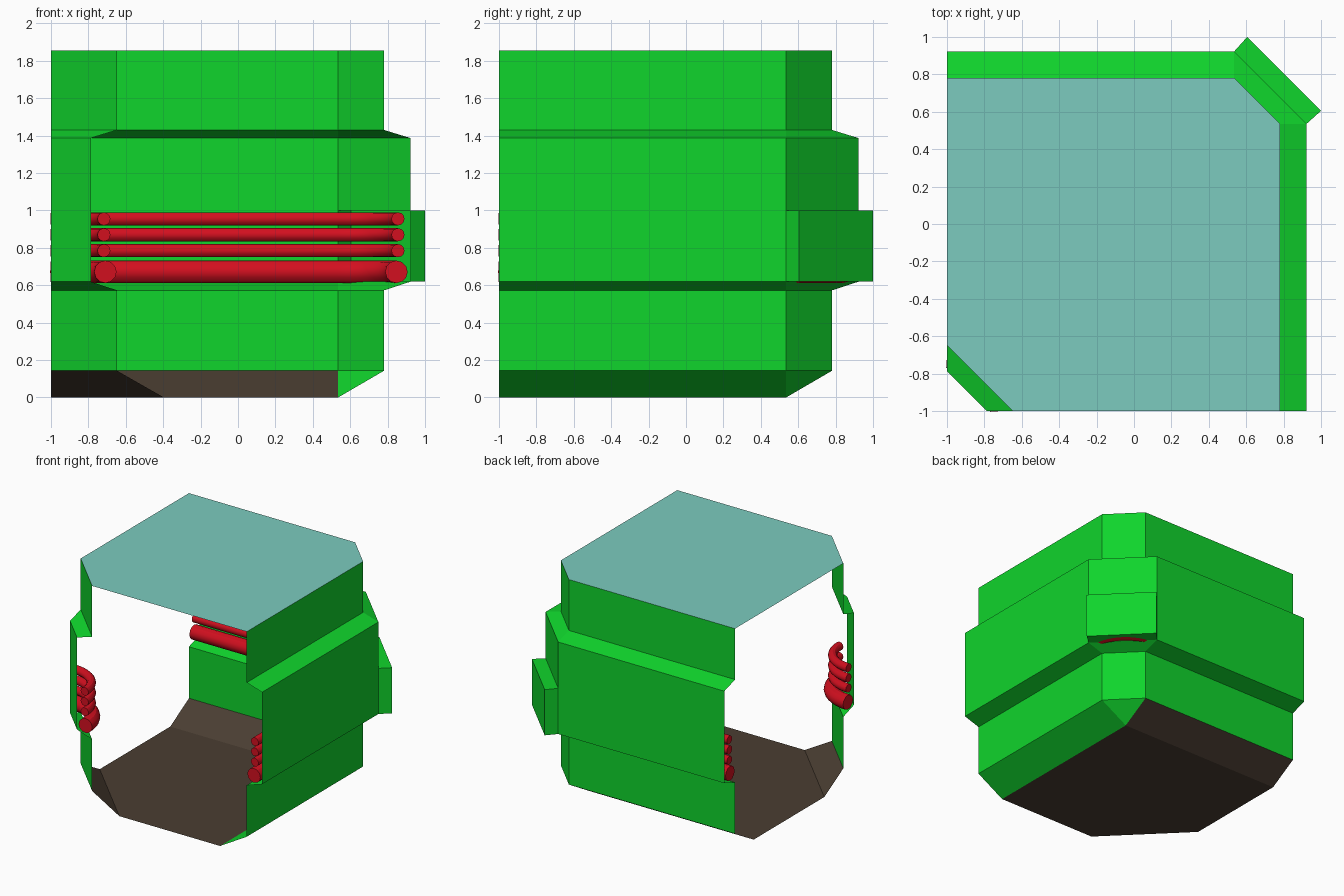
import bpy
from math import sin, cos, pi

if "Cube" in bpy.data.objects:
    bpy.data.objects.remove(bpy.data.objects["Cube"])


def material(name, rgb):
    m = bpy.data.materials.new(name)
    m.diffuse_color = (*rgb, 1)
    m.use_nodes = True
    m.node_tree.nodes["Principled BSDF"].inputs["Base Color"].default_value = m.diffuse_color
    return m


GREEN = material("green", (0.005, 0.66, 0.025))
TEAL = material("teal", (0.20, 0.60, 0.52))
BROWN = material("brown", (0.07, 0.048, 0.032))
RED = material("red", (0.65, 0.005, 0.014))


def sheet(name, faces, mat):
    """Flat panels, each given as a list of corner points."""
    verts, index, polys = [], {}, []
    for f in faces:
        for p in f:
            if p not in index:
                index[p] = len(verts)
                verts.append(p)
        polys.append([index[p] for p in f])
    me = bpy.data.meshes.new(name)
    me.from_pydata(verts, [], polys)
    me.materials.append(mat)
    ob = bpy.data.objects.new(name, me)
    bpy.context.collection.objects.link(ob)
    return ob


def band(low, z0, high, z1, skip=()):
    """Strip of quads between two plan paths; the outside is on the left."""
    return [[(*low[i + 1], z0), (*low[i], z0), (*high[i], z1), (*high[i + 1], z1)]
            for i in range(len(low) - 1) if i not in skip]


IN, OUT, C, FLOOR = 0.781, 0.922, 0.535, 0.143
ZTOP, ZA0, ZA1 = 1.855, 0.619, 1.0


def back_path(d):
    return [(-1, d), (C, d), (d, C), (d, -1)]


def front_path(d):
    return [(d, -1), (-1, d)]


# Wall profile: True where the wall is pushed outward
levels = [(FLOOR, 0), (0.573, 0), (ZA0, 1), (ZA1, 1), (1.387, 1), (1.43, 0), (ZTOP, 0)]


def wall(path, near, far, alcove):
    faces = []
    for (z0, o0), (z1, o1) in zip(levels, levels[1:]):
        skip = (1,) if alcove and z0 == ZA0 else ()
        faces += band(path((near, far)[o0]), z0, path((near, far)[o1]), z1, skip)
    return faces


# Outer walls and the short wall across the front left corner
sheet("outer_walls", wall(back_path, IN, OUT, True), GREEN)
sheet("front_left_wall", wall(front_path, -0.647, -0.787, False), GREEN)

# Corner alcove that holds the pipe bend
box = [(C, OUT), (0.605, 1.0), (1.0, 0.605), (OUT, C)]
sheet("corner_alcove", band(box, ZA0, box, ZA1)
      + [[(*p, ZA1) for p in box[::-1]], [(*p, ZA0) for p in box]], GREEN)

# Ceiling
outline = front_path(-0.647)[::-1] + back_path(IN)[::-1]
sheet("ceiling", [[(*p, ZTOP) for p in outline]], TEAL)

# Floor with sloped skirts
sheet("floor", [
    [(x, y, 0) for x, y in [(-1, C), (C, C), (C, -1), (-0.396, -1), (-1, -0.396)]],
    [(-1, IN, FLOOR), (C, IN, FLOOR), (C, C, 0), (-1, C, 0)],
    [(-0.396, -1, 0), (-0.647, -1, FLOOR), (-1, -0.647, FLOOR), (-1, -0.396, 0)],
], BROWN)
sheet("right_skirt", [
    [(C, C, 0), (IN, C, FLOOR), (IN, -1, FLOOR), (C, -1, 0)],
    [(C, C, 0), (C, IN, FLOOR), (IN, C, FLOOR)],
], GREEN)


def arc(c, r, n=12):
    """Quarter bend from +y round to +x about (c, c)."""
    return [(c + r * sin(i / n * pi / 2), c + r * cos(i / n * pi / 2)) for i in range(n + 1)]


def pipe(name, path, z, r):
    cu = bpy.data.curves.new(name, "CURVE")
    cu.dimensions = "3D"
    cu.bevel_depth, cu.bevel_resolution, cu.use_fill_caps = r, 4, True
    s = cu.splines.new("POLY")
    s.points.add(len(path) - 1)
    for p, (x, y) in zip(s.points, path):
        p.co = (x, y, z, 1)
    cu.materials.append(RED)
    ob = bpy.data.objects.new(name, cu)
    bpy.context.collection.objects.link(ob)
    bpy.ops.object.select_all(action="DESELECT")
    ob.select_set(True)
    bpy.context.view_layer.objects.active = ob
    bpy.ops.object.convert(target="MESH")
    bpy.ops.object.shade_smooth_by_angle()


# Three thin pipes above one thick pipe, along both wall runs
for i, (z, r, d, bend) in enumerate([(0.955, 0.035, 0.855, 0.283), (0.87, 0.035, 0.855, 0.283),
                                     (0.785, 0.035, 0.855, 0.283), (0.672, 0.06, 0.847, 0.291)]):
    pipe(f"long_pipe_{i}", [(-1, d)] + arc(C, d - C) + [(d, -1)], z, r)
    pipe(f"front_left_pipe_{i}", arc(-1, bend), z, r)
